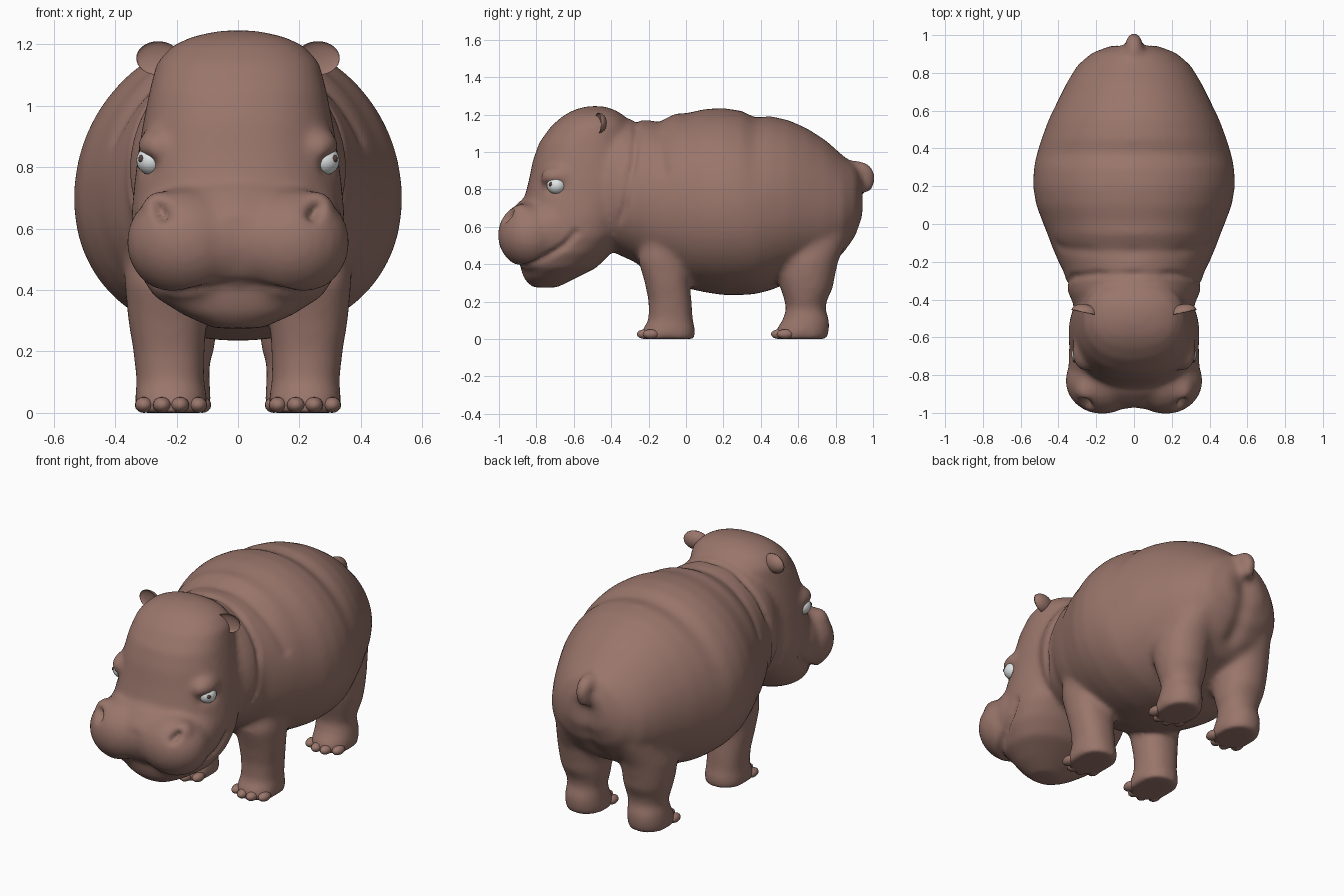
import bpy, bmesh, math
from mathutils import Vector, Matrix

if "Cube" in bpy.data.objects:
    bpy.data.objects.remove(bpy.data.objects["Cube"], do_unlink=True)


def material(name, colour, roughness):
    mat = bpy.data.materials.new(name)
    mat.use_nodes = True
    mat.diffuse_color = (*colour, 1)
    shader = mat.node_tree.nodes["Principled BSDF"]
    shader.inputs["Base Color"].default_value = (*colour, 1)
    shader.inputs["Roughness"].default_value = roughness
    return mat


brown = material("hide brown", (0.32, 0.18, 0.147), 0.7)
white = material("eye white", (0.75, 0.78, 0.78), 0.4)
dark = material("pupil brown", (0.09, 0.05, 0.045), 0.5)


def make_object(name, bm, mat):
    bmesh.ops.recalc_face_normals(bm, faces=bm.faces[:])
    mesh = bpy.data.meshes.new(name)
    bm.to_mesh(mesh)
    bm.free()
    ob = bpy.data.objects.new(name, mesh)
    bpy.context.collection.objects.link(ob)
    mesh.materials.append(mat)
    mesh.shade_smooth()
    return ob


def bent(value, power):
    return math.copysign(abs(value) ** (2 / power), value)


def loft(bm, rings, axis, power=2.0, side=1, sag=0, sides=56):
    """Rings hold: position on axis, low edge, high edge, half width, x centre."""
    loops = []
    for pos, low, high, half, *centre in rings:
        xc = centre[0] * side if centre else 0
        loop = []
        for i in range(sides):
            a = math.tau * i / sides
            x = xc + half * bent(math.cos(a), power)
            across = (low + high) / 2 + (high - low) / 2 * bent(math.sin(a), power)
            across -= sag * math.cos(a) ** 2
            co = (x, pos, across) if axis == "y" else (x, across, pos)
            loop.append(bm.verts.new(co))
        loops.append(loop)
    for p, q in zip(loops, loops[1:]):
        for i in range(sides):
            j = (i + 1) % sides
            bm.faces.new((p[i], p[j], q[j], q[i]))
    bm.faces.new(loops[0])
    bm.faces.new(loops[-1])


def ball(bm, centre, radii, segments=24):
    matrix = Matrix.Translation(centre) @ Matrix.Diagonal((*radii, 1))
    return bmesh.ops.create_uvsphere(bm, u_segments=segments, v_segments=segments // 2,
                                     radius=1, matrix=matrix)["verts"]


skin = bmesh.new()

# barrel trunk with rolls along the back
loft(skin, [
    (-0.45, 0.5, 1.15, 0.31), (-0.36, 0.45, 1.18, 0.35), (-0.27, 0.41, 1.172, 0.365),
    (-0.2, 0.35, 1.17, 0.40), (-0.13, 0.32, 1.17, 0.43), (-0.05, 0.29, 1.208, 0.46),
    (0, 0.272, 1.207, 0.48), (0.1, 0.25, 1.23, 0.518), (0.2, 0.235, 1.235, 0.535),
    (0.3, 0.235, 1.22, 0.53), (0.37, 0.24, 1.183, 0.515), (0.45, 0.26, 1.192, 0.49),
    (0.55, 0.3, 1.17, 0.453), (0.65, 0.34, 1.125, 0.405), (0.75, 0.38, 1.06, 0.355),
    (0.84, 0.45, 0.98, 0.3), (0.905, 0.54, 0.93, 0.225), (0.945, 0.65, 0.86, 0.12),
], "y", 2.08, sag=0.035)

# skull and lower jaw
loft(skin, [
    (1.245, -0.53, -0.44, 0.06), (1.225, -0.6, -0.38, 0.15), (1.195, -0.655, -0.33, 0.215),
    (1.14, -0.72, -0.29, 0.265), (1.05, -0.785, -0.28, 0.288), (0.95, -0.82, -0.26, 0.308),
    (0.85, -0.84, -0.25, 0.325), (0.75, -0.865, -0.25, 0.337), (0.65, -0.88, -0.28, 0.347),
    (0.55, -0.885, -0.32, 0.345), (0.46, -0.885, -0.4, 0.325), (0.38, -0.885, -0.48, 0.275),
    (0.32, -0.865, -0.6, 0.18), (0.275, -0.82, -0.69, 0.08),
], "z", 2.25)

# muzzle front and bridge
ball(skin, (0, -0.85, 0.565), (0.22, 0.135, 0.16))
ball(skin, (0, -0.8, 0.62), (0.29, 0.15, 0.145))

# tail drooping from the rump
tail = [Vector(p) for p in ((0, 0.86, 0.9), (0, 1.0, 0.93), (0, 0.963, 0.815))]
for i in range(13):
    t = i / 12
    point = tail[0] * (1 - t) ** 2 + tail[1] * 2 * t * (1 - t) + tail[2] * t * t
    r = 0.052 - 0.012 * t
    ball(skin, point, (r, r, r), 16)

for s in (1, -1):
    # lip pad, cheek and nostril bump
    ball(skin, (s * 0.168, -0.83, 0.555), (0.197, 0.178, 0.18))
    ball(skin, (s * 0.2, -0.71, 0.58), (0.15, 0.17, 0.17))
    ball(skin, (s * 0.25, -0.88, 0.665), (0.065, 0.065, 0.06))
    # eyelid bulge
    ball(skin, (s * 0.262, -0.68, 0.86), (0.068, 0.1, 0.07))
    # front leg
    loft(skin, [
        (0, -0.24, 0.047, 0.118, 0.218), (0.05, -0.235, 0.05, 0.118, 0.218),
        (0.1, -0.2, 0.037, 0.11, 0.22), (0.2, -0.2, 0.03, 0.116, 0.225),
        (0.3, -0.22, 0.02, 0.128, 0.23), (0.42, -0.255, 0.025, 0.134, 0.235),
        (0.6, -0.22, 0.02, 0.12, 0.25),
    ], "z", 2.25, s)
    # hind leg and thigh
    loft(skin, [
        (0, 0.48, 0.755, 0.115, 0.205), (0.05, 0.48, 0.767, 0.118, 0.205),
        (0.1, 0.515, 0.767, 0.113, 0.205), (0.16, 0.535, 0.745, 0.108, 0.2),
        (0.21, 0.525, 0.755, 0.125, 0.2), (0.27, 0.505, 0.785, 0.135, 0.205),
        (0.33, 0.49, 0.795, 0.142, 0.208), (0.42, 0.48, 0.815, 0.15, 0.205),
        (0.55, 0.48, 0.875, 0.15, 0.18), (0.7, 0.5, 0.915, 0.12, 0.15),
    ], "z", 2.1, s)

# fuse the masses into one continuous skin
body = make_object("body", skin, brown)
remesh = body.modifiers.new("fuse", "REMESH")
remesh.mode = "VOXEL"
remesh.voxel_size = 0.014
soften = body.modifiers.new("soften", "SMOOTH")
soften.factor = 0.5
soften.iterations = 20
bpy.context.view_layer.update()
graph = bpy.context.evaluated_depsgraph_get()
fused = bpy.data.meshes.new_from_object(body.evaluated_get(graph))
body.modifiers.clear()
body.data = fused
fused.name = "body"
fused.materials.clear()
fused.materials.append(brown)


# sculpted creases: depth, width, path on the left half
strokes = [
    # nostril
    (0.035, 0.022, [(0.24, -0.955, 0.64), (0.262, -0.945, 0.675)]),
    # eye socket
    (0.02, 0.035, [(0.29, -0.73, 0.815), (0.31, -0.69, 0.815)]),
    # mouth, from the middle of the lip to the cheek
    (0.02, 0.018, [(0, -0.93, 0.41), (0.14, -0.91, 0.39), (0.25, -0.84, 0.39),
                   (0.31, -0.74, 0.44), (0.335, -0.65, 0.5), (0.335, -0.59, 0.57)]),
    # lip split
    (0.01, 0.04, [(0, -0.98, 0.6), (0, -0.97, 0.45)]),
    # neck collar
    (0.015, 0.018, [(0, -0.265, 1.17), (0.2, -0.265, 1.11), (0.33, -0.28, 0.95),
                    (0.35, -0.33, 0.7), (0.31, -0.4, 0.52)]),
    # shoulder roll
    (0.008, 0.03, [(0, -0.15, 1.17), (0.25, -0.14, 1.08), (0.4, -0.12, 0.9)]),
    # cleft under the tail
    (0.022, 0.05, [(0, 0.93, 0.76), (0, 0.9, 0.6), (0, 0.84, 0.46)]),
]


def gap(point, path):
    best = 9.0
    for a, b in zip(path, path[1:]):
        along = b - a
        t = max(0, min(1, (point - a).dot(along) / along.length_squared))
        best = min(best, (point - a - along * t).length)
    return best


paths = [(depth, width, [Vector(p) for p in path]) for depth, width, path in strokes]
moves = []
for v in fused.vertices:
    point = Vector((abs(v.co.x), v.co.y, v.co.z))
    push = sum(d * math.exp(-(gap(point, p) / w) ** 2) for d, w, p in paths)
    moves.append(v.co - v.normal * push)
for v, co in zip(fused.vertices, moves):
    v.co = co
fused.shade_smooth()

for s, label in ((1, "left"), (-1, "right")):
    # eye with a small pupil
    centre = Vector((s * 0.281, -0.692, 0.822))
    eye = bmesh.new()
    ball(eye, centre, (0.05, 0.052, 0.048))
    make_object(label + "_eye", eye, white)
    pupil = bmesh.new()
    look = Vector((s * 0.72, -0.68, 0.12)).normalized()
    ball(pupil, centre + look * 0.044, (0.012, 0.012, 0.013), 12)
    make_object(label + "_pupil", pupil, dark)

    # cupped ear, opening forward
    ear = bmesh.new()
    for v in ball(ear, (0, 0, 0), (1, 1, 1), 32):
        if v.co.y < 0:
            v.co.y *= -0.4
    place = (Matrix.Translation((s * 0.26, -0.47, 1.155))
             @ Matrix.Rotation(s * math.radians(12), 4, "Z")
             @ Matrix.Diagonal((0.073, 0.045, 0.055, 1)))
    bmesh.ops.transform(ear, matrix=place, verts=ear.verts[:])
    make_object(label + "_ear", ear, brown)

    # toes
    for leg, x, y in (("front", 0.218, -0.222), ("hind", 0.205, 0.495)):
        toes = bmesh.new()
        for i in range(4):
            offset = (i - 1.5) / 1.5
            ball(toes, (s * x + offset * 0.088, y + 0.035 * offset ** 2, 0.026),
                 (0.03, 0.045, 0.026), 16)
        make_object(label + "_" + leg + "_toes", toes, brown)
